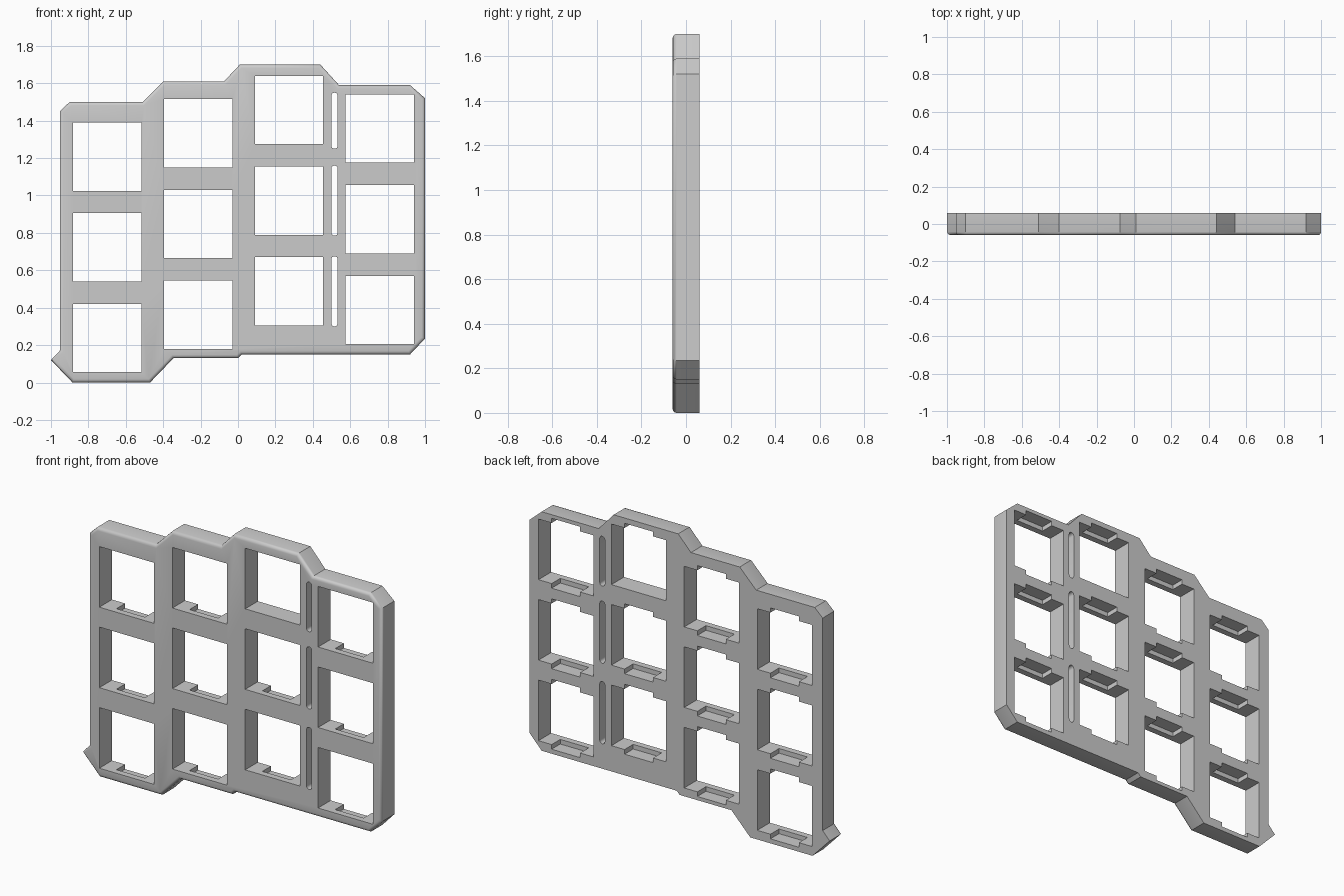
import bpy, bmesh, math

cube = bpy.data.objects.get("Cube")
if cube:
    bpy.data.objects.remove(cube, do_unlink=True)

HALF = 0.06      # half thickness of the plate
WINDOW = 0.365   # side of a square opening
PITCH = 0.485    # spacing of the openings

grey = bpy.data.materials.new("plain grey")
grey.use_nodes = True
colour = (0.6, 0.6, 0.6, 1)
grey.diffuse_color = colour
grey.node_tree.nodes["Principled BSDF"].inputs["Base Color"].default_value = colour


def add_prism(bm, outline, front, back):
    """Extrude an (x, z) outline from y = front to y = back; return the front face."""
    face = bm.faces.new([bm.verts.new((x, front, z)) for x, z in outline])
    result = bmesh.ops.extrude_face_region(bm, geom=[face], use_keep_orig=True)
    for v in result["geom"]:
        if isinstance(v, bmesh.types.BMVert):
            v.co.y = back
    return face


def make_object(name, bm):
    bmesh.ops.recalc_face_normals(bm, faces=bm.faces)
    mesh = bpy.data.meshes.new(name)
    bm.to_mesh(mesh)
    bm.free()
    mesh.materials.append(grey)
    obj = bpy.data.objects.new(name, mesh)
    bpy.context.collection.objects.link(obj)
    return obj


def rectangle(x0, x1, z0, z1):
    return [(x0, z0), (x1, z0), (x1, z1), (x0, z1)]


def slot(x, z0, z1, r, steps=8):
    """Upright slot with round ends."""
    arc = [math.pi * i / steps for i in range(steps + 1)]
    top = [(x + r * math.cos(a), z1 - r + r * math.sin(a)) for a in arc]
    bottom = [(x - r * math.cos(a), z0 + r - r * math.sin(a)) for a in arc]
    return top + bottom


# Stepped plate with a rounded front rim
OUTLINE = [(-1, .12), (-.885, 0), (-.47, 0), (-.345, .13), (0, .13), (.02, .15),
           (.92, .15), (1, .235), (1, 1.52), (.92, 1.59), (.54, 1.59), (.44, 1.7),
           (.01, 1.7), (-.075, 1.61), (-.4, 1.61), (-.51, 1.5), (-.9, 1.5),
           (-.953, 1.45), (-.953, .17)]
bm = bmesh.new()
front_face = add_prism(bm, OUTLINE, -HALF, HALF)
bmesh.ops.bevel(bm, geom=list(front_face.edges), offset=0.018, segments=3,
                profile=0.5, affect='EDGES')
plate = make_object("switch_plate", bm)

# Square openings and round-ended slots, cut right through
COLUMNS = [(-.882, .055), (-.395, .18), (.09, .305), (.576, .205)]
through = bmesh.new()
clips = bmesh.new()
for col, (x, base) in enumerate(COLUMNS):
    for row in range(3):
        z = base + row * PITCH
        add_prism(through, rectangle(x, x + WINDOW, z, z + WINDOW), -.2, .2)
        # Clip recesses behind the front lip, above and below each opening
        mid = x + WINDOW / 2
        low = z + .1 if (col, row) == (2, 2) else z - .028
        add_prism(clips, rectangle(mid - .095, mid + .095, low, z + WINDOW + .028),
                  -.022, .2)
for z0, z1 in [(.3, .675), (.785, 1.16), (1.25, 1.55)]:
    add_prism(through, slot(.516, z0, z1, .017), -.2, .2)

for name, cutter_bm in [("opening_cutter", through), ("clip_cutter", clips)]:
    cutter = make_object(name, cutter_bm)
    mod = plate.modifiers.new(name, 'BOOLEAN')
    mod.operation = 'DIFFERENCE'
    mod.solver = 'EXACT'
    mod.object = cutter
    bpy.context.view_layer.objects.active = plate
    plate.select_set(True)
    bpy.ops.object.modifier_apply(modifier=name)
    bpy.data.objects.remove(cutter, do_unlink=True)

# Smooth the rim and slot ends, keep the corners crisp
bpy.ops.object.select_all(action='DESELECT')
plate.select_set(True)
bpy.context.view_layer.objects.active = plate
bpy.ops.object.shade_smooth_by_angle(angle=math.radians(35))
